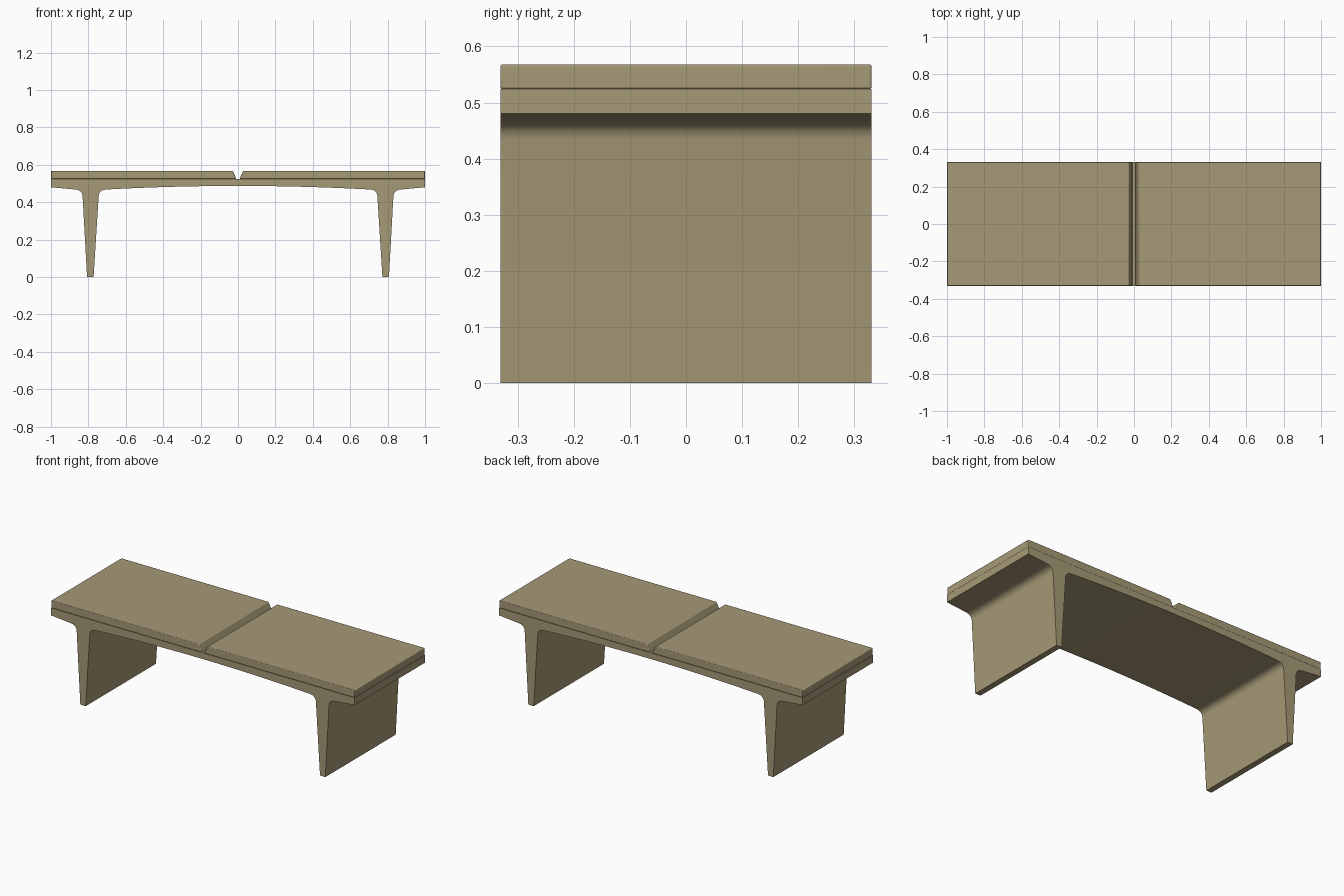
import bpy, bmesh, math
from mathutils import Vector

cube = bpy.data.objects.get("Cube")
if cube:
    bpy.data.objects.remove(cube, do_unlink=True)

DEPTH = 0.331   # half depth of the bench
SEAT_Z = 0.524  # top of the frame

stone = bpy.data.materials.new("warm khaki")
stone.use_nodes = True
colour = (0.38, 0.32, 0.18, 1)
stone.diffuse_color = colour
stone.node_tree.nodes["Principled BSDF"].inputs["Base Color"].default_value = colour


def extrude_profile(name, points, bevel=0):
    """Sweep an x-z outline along the full depth."""
    bm = bmesh.new()
    face = bm.faces.new([bm.verts.new((x, -DEPTH, z)) for x, z in points])
    new = bmesh.ops.extrude_face_region(bm, geom=[face])["geom"]
    bmesh.ops.translate(bm, vec=(0, 2 * DEPTH, 0),
                        verts=[v for v in new if isinstance(v, bmesh.types.BMVert)])
    bmesh.ops.recalc_face_normals(bm, faces=bm.faces)
    mesh = bpy.data.meshes.new(name)
    bm.to_mesh(mesh)
    bm.free()
    mesh.materials.append(stone)
    obj = bpy.data.objects.new(name, mesh)
    bpy.context.collection.objects.link(obj)
    if bevel:
        mod = obj.modifiers.new("rounded edges", "BEVEL")
        mod.width = bevel
        mod.segments = 3
    bpy.ops.object.select_all(action="DESELECT")
    obj.select_set(True)
    bpy.context.view_layer.objects.active = obj
    bpy.ops.object.shade_smooth_by_angle(angle=math.radians(30))
    return obj


def fillet(a, corner, b, steps=8):
    """Quadratic curve from a to b, pulled toward the corner."""
    a, corner, b = Vector(a), Vector(corner), Vector(b)
    return [tuple(a.lerp(corner, i / steps).lerp(corner.lerp(b, i / steps), i / steps))
            for i in range(steps + 1)]


# Frame: overhang, tapered leg with filleted shoulders, shallow arch
half = [(1, SEAT_Z), (1, 0.48)]
half += fillet((0.87, 0.468), (0.833, 0.464), (0.831, 0.432))
half += [(0.807, 0), (0.772, 0)]
half += fillet((0.745, 0.432), (0.743, 0.465), (0.705, 0.468))
half += [(x, 0.487 - 0.019 * (x / 0.705) ** 2)
         for x in (0.705 * (1 - i / 10) for i in range(1, 11))]
mirrored = [(-x, z) for x, z in reversed(half[:-1])]
extrude_profile("bench_frame", half + mirrored)

# Seat pads with a V-shaped gap between them
for side, label in ((1, "left"), (-1, "right")):
    pad = [(0.008, SEAT_Z), (1, SEAT_Z), (1, 0.568), (0.028, 0.568)]
    extrude_profile(label + "_seat_pad", [(side * x, z) for x, z in pad], bevel=0.004)
